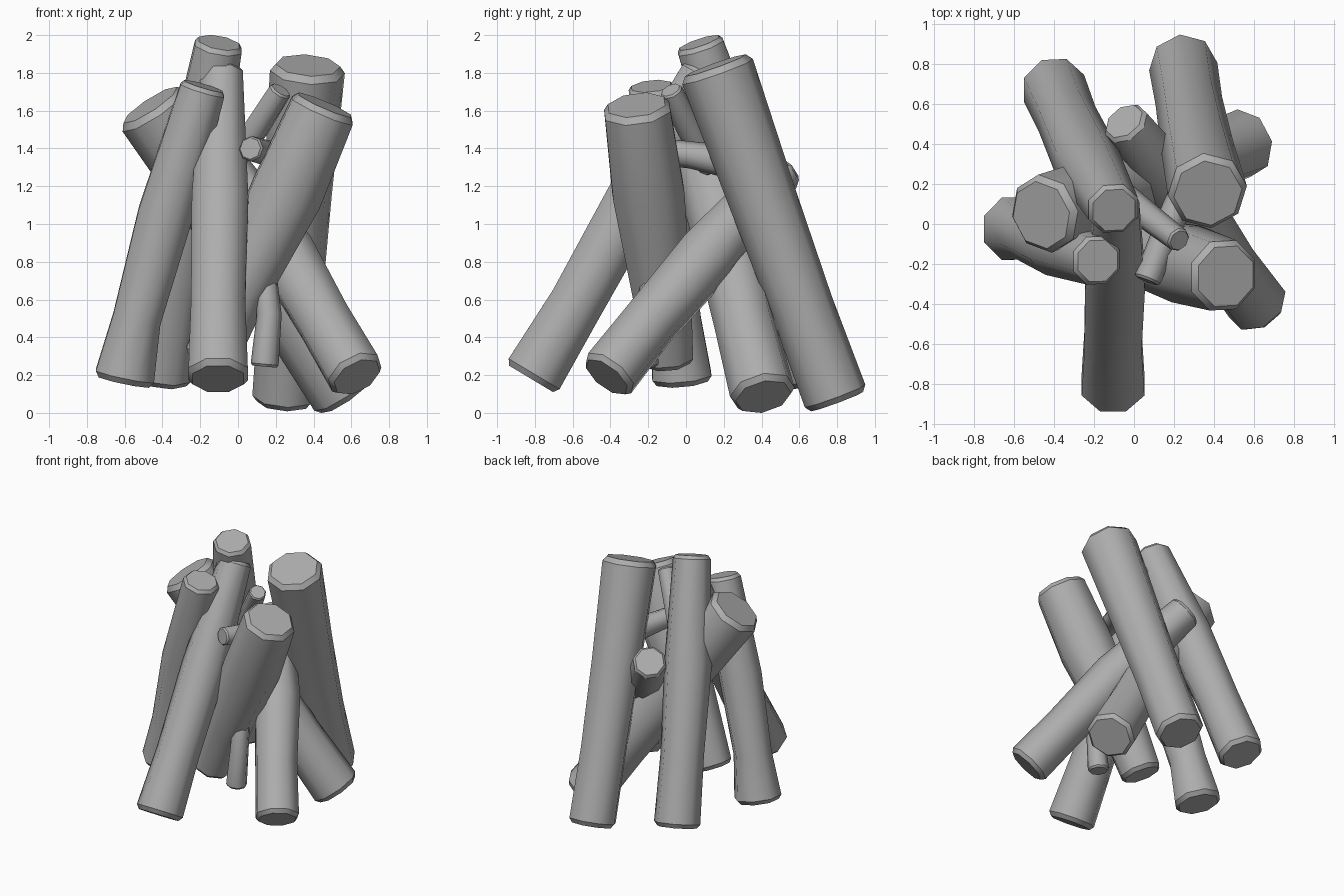
import bpy, bmesh, math
from mathutils import Vector

SIDES = 8
H = math.pi / 8

bark = bpy.data.materials.new("dark_grey")
bark.diffuse_color = (0.42, 0.42, 0.42, 1)


def log(name, pts, radii, spin=0.0):
    """Octagonal smooth-sided log through pts, with chamfered flat ends."""
    pts = [Vector(p) for p in pts]
    tangents = []
    for i in range(len(pts)):
        a, b = pts[max(i - 1, 0)], pts[min(i + 1, len(pts) - 1)]
        tangents.append((b - a).normalized())
    # cap, rim, body rings, rim, cap
    r0, r1 = radii[0], radii[-1]
    t0, t1 = tangents[0], tangents[-1]
    rings = [(pts[0], t0, r0 * 0.86), (pts[0] + t0 * r0 * 0.18, t0, r0)]
    rings += list(zip(pts[1:-1], tangents[1:-1], radii[1:-1]))
    rings += [(pts[-1] - t1 * r1 * 0.18, t1, r1), (pts[-1], t1, r1 * 0.86)]

    bm = bmesh.new()
    side = Vector((1, 0, 0))
    loops = []
    for c, t, r in rings:
        u = (side - t * side.dot(t)).normalized()
        v = t.cross(u)
        loop = []
        for k in range(SIDES):
            a = 2 * math.pi * k / SIDES + spin
            loop.append(bm.verts.new(c + (u * math.cos(a) + v * math.sin(a)) * r))
        loops.append(loop)
    for lo, hi in zip(loops, loops[1:]):
        for k in range(SIDES):
            n = (k + 1) % SIDES
            bm.faces.new((lo[k], lo[n], hi[n], hi[k])).smooth = True
    bm.faces.new(loops[0][::-1])
    bm.faces.new(loops[-1])
    # sharp rims around the cut ends
    for loop in (loops[0], loops[1], loops[-2], loops[-1]):
        for k in range(SIDES):
            bm.edges.get((loop[k], loop[(k + 1) % SIDES])).smooth = False
    me = bpy.data.meshes.new(name)
    bm.to_mesh(me)
    bm.free()
    me.materials.append(bark)
    ob = bpy.data.objects.new(name, me)
    bpy.context.collection.objects.link(ob)


# main logs, bottom to top
log("front_log", [(-0.105, -0.82, 0.18), (-0.105, -0.58, 0.58), (-0.095, -0.28, 1.12), (-0.085, 0.09, 1.81)],
    [0.17, 0.155, 0.162, 0.12], H)
log("right_front_log", [(0.63, -0.42, 0.19), (0.46, -0.19, 0.48), (0.26, 0.11, 0.83), (-0.05, 0.515, 1.29)],
    [0.158, 0.152, 0.165, 0.12], 0.2)
log("left_log", [(-0.605, -0.02, 0.165), (-0.535, -0.05, 0.50), (-0.385, -0.11, 1.05), (-0.182, -0.185, 1.73)],
    [0.17, 0.138, 0.156, 0.13], H)
log("back_left_log", [(-0.405, 0.69, 0.175), (-0.335, 0.525, 0.65), (-0.235, 0.31, 1.25), (-0.10, 0.07, 1.96)],
    [0.165, 0.155, 0.17, 0.135], H)
log("back_right_log", [(0.245, 0.80, 0.06), (0.275, 0.615, 0.56), (0.315, 0.40, 1.15), (0.37, 0.155, 1.84)],
    [0.172, 0.168, 0.182, 0.2], 0.1)
log("crossing_log", [(0.565, 0.41, 0.085), (0.30, 0.31, 0.48), (-0.09, 0.18, 1.06), (-0.465, 0.045, 1.63)],
    [0.175, 0.165, 0.182, 0.2], 0.2)
log("leaning_log", [(-0.155, -0.10, 0.27), (0.005, -0.13, 0.65), (0.26, -0.20, 1.17), (0.46, -0.262, 1.63)],
    [0.15, 0.168, 0.205, 0.188], H)

# small branch stubs
log("upper_stub", [(-0.05, 0.14, 1.30), (0.10, 0.015, 1.51), (0.227, -0.082, 1.71)], [0.07, 0.068, 0.062])
log("middle_stub", [(0.32, 0.28, 1.32), (0.19, 0.03, 1.365), (0.065, -0.285, 1.40)], [0.09, 0.072, 0.068])
log("lower_stub", [(0.14, -0.22, 0.245), (0.165, -0.22, 0.52), (0.14, -0.15, 0.77)], [0.074, 0.066, 0.06])
